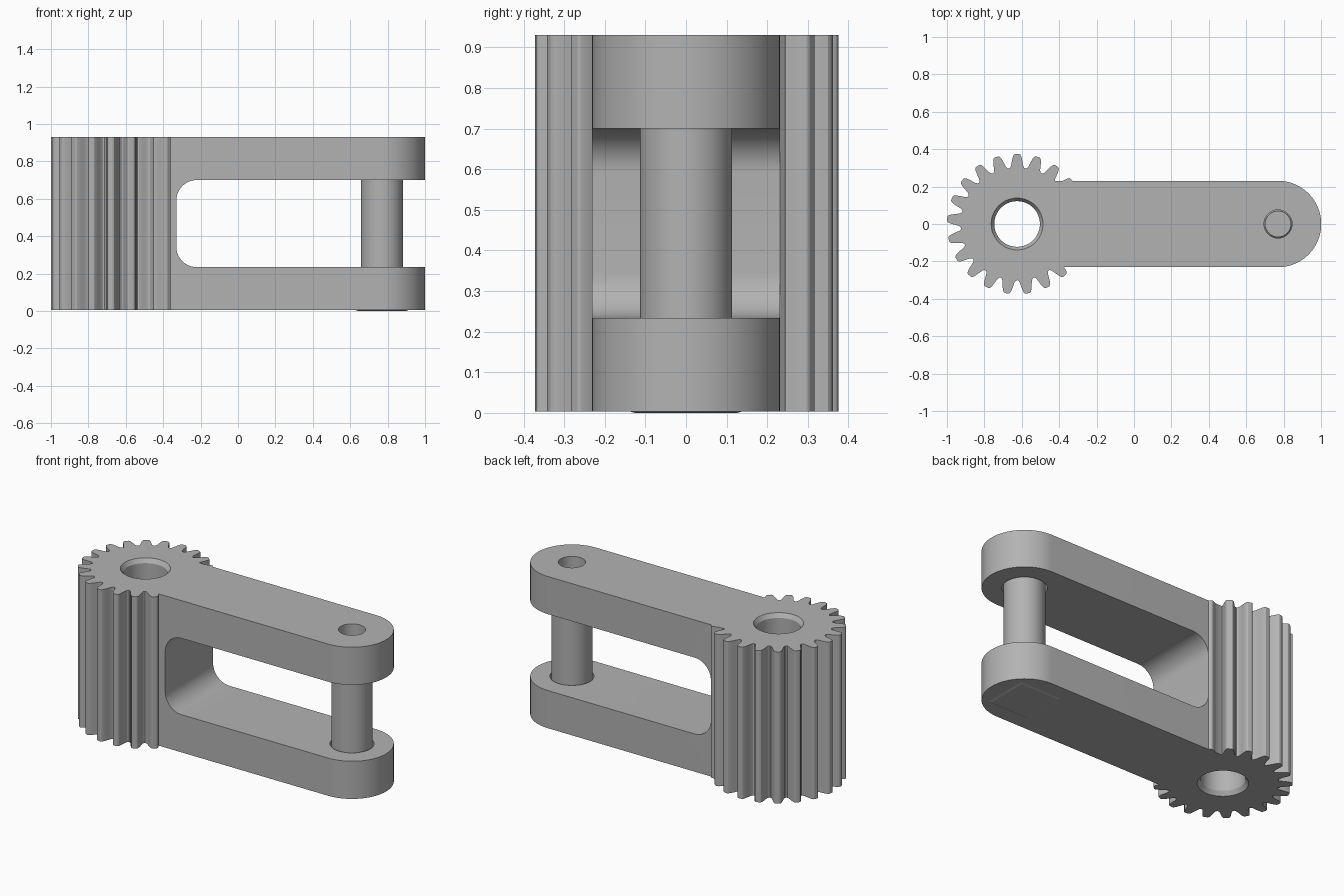
import bpy, bmesh
from math import sin, cos, pi, radians

cube = bpy.data.objects.get("Cube")
if cube:
    bpy.data.objects.remove(cube, do_unlink=True)

GEAR_X, PIN_X, HALF_W = -0.625, 0.77, 0.231
BOTTOM, TOP = 0.004, 0.93
SLOT_LOW, SLOT_HIGH, SLOT_X, SLOT_R = 0.234, 0.70, -0.33, 0.11

grey = bpy.data.materials.new("plain grey")
grey.use_nodes = True
grey.diffuse_color = (0.45, 0.45, 0.45, 1)
grey.node_tree.nodes["Principled BSDF"].inputs["Base Color"].default_value = (0.45, 0.45, 0.45, 1)


def finish(name, bm):
    bmesh.ops.recalc_face_normals(bm, faces=bm.faces)
    mesh = bpy.data.meshes.new(name)
    bm.to_mesh(mesh)
    bm.free()
    mesh.materials.append(grey)
    obj = bpy.data.objects.new(name, mesh)
    bpy.context.collection.objects.link(obj)
    return obj


def prism(name, points, offset):
    """Extrude a closed outline of 3D points along an offset."""
    bm = bmesh.new()
    face = bm.faces.new([bm.verts.new(p) for p in points])
    ext = bmesh.ops.extrude_face_region(bm, geom=[face])
    moved = [g for g in ext["geom"] if isinstance(g, bmesh.types.BMVert)]
    bmesh.ops.translate(bm, verts=moved, vec=offset)
    return finish(name, bm)


def lathe(name, x, profile, sides=64, turn=0.0):
    """Stack rings of (radius, height) around a vertical axis at x."""
    bm = bmesh.new()
    rings = [[bm.verts.new((x + r * cos(turn + 2 * pi * i / sides),
                            r * sin(turn + 2 * pi * i / sides), z))
              for i in range(sides)] for r, z in profile]
    for low, high in zip(rings, rings[1:]):
        for i in range(sides):
            j = (i + 1) % sides
            bm.faces.new((low[i], low[j], high[j], high[i]))
    bm.faces.new(rings[0])
    bm.faces.new(rings[-1])
    return finish(name, bm)


def combine(target, other, operation):
    mod = target.modifiers.new(operation.lower(), 'BOOLEAN')
    mod.operation, mod.solver, mod.object = operation, 'EXACT', other
    bpy.context.view_layer.objects.active = target
    bpy.ops.object.modifier_apply(modifier=mod.name)
    bpy.data.objects.remove(other, do_unlink=True)


def smooth(obj):
    bpy.ops.object.select_all(action='DESELECT')
    obj.select_set(True)
    bpy.context.view_layer.objects.active = obj
    bpy.ops.object.shade_smooth_by_angle(angle=radians(30))


# Gear: one half tooth flank, mirrored and repeated around the hub
TEETH = 21
flank = [(8.57, 0.30), (7.2, 0.303), (6.1, 0.312), (5.2, 0.328),
         (4.4, 0.345), (3.5, 0.362), (2.7, 0.371), (1.6, 0.375)]
tooth = [(-a, r) for a, r in flank] + [(a, r) for a, r in flank[:0:-1]]
outline = []
for k in range(TEETH):
    for a, r in tooth:
        t = radians(90 + 360 * k / TEETH + a)
        outline.append((GEAR_X + r * cos(t), r * sin(t), BOTTOM))
body = prism("gear_fork", outline, (0, 0, TOP - BOTTOM))

# Arm with a round end
arc = [-pi / 2 + pi * i / 40 for i in range(41)]
arm = [(PIN_X + HALF_W * cos(t), HALF_W * sin(t), BOTTOM) for t in arc]
arm += [(GEAR_X, HALF_W, BOTTOM), (GEAR_X, -HALF_W, BOTTOM)]
combine(body, prism("arm", arm, (0, 0, TOP - BOTTOM)), 'UNION')

# Open slot with rounded inner corners splits the arm into a fork
slot = [(1.2, -0.6, SLOT_LOW), (1.2, -0.6, SLOT_HIGH)]
for start, z in ((pi / 2, SLOT_HIGH - SLOT_R), (pi, SLOT_LOW + SLOT_R)):
    for i in range(13):
        t = start + pi / 2 * i / 12
        slot.append((SLOT_X + SLOT_R + SLOT_R * cos(t), -0.6, z + SLOT_R * sin(t)))
combine(body, prism("slot", slot, (0, 1.2, 0)), 'DIFFERENCE')

# Bore through the gear, chamfered at both ends
bore = [(0.142, BOTTOM - 0.005), (0.122, BOTTOM + 0.025),
        (0.122, TOP - 0.025), (0.142, TOP + 0.005)]
combine(body, lathe("bore", GEAR_X, bore), 'DIFFERENCE')

# Pin sockets in both prongs and the hole above the pin
sockets = ([(0.122, SLOT_LOW - 0.1), (0.122, SLOT_LOW + 0.05)],
           [(0.122, SLOT_HIGH - 0.05), (0.122, SLOT_HIGH + 0.06),
            (0.075, SLOT_HIGH + 0.11), (0.075, TOP + 0.05)])
for profile in sockets:
    combine(body, lathe("socket", PIN_X, profile), 'DIFFERENCE')
smooth(body)

# Pin with a tapered upper end
pin = lathe("pin", PIN_X, [(0.113, SLOT_LOW - 0.11), (0.113, SLOT_HIGH + 0.055),
                           (0.07, SLOT_HIGH + 0.10), (0.07, TOP - 0.11)])
smooth(pin)

# Square pin foot with bevelled rim under the lower prong
lathe("pin_foot", PIN_X, [(0.126 * 2 ** 0.5, 0), (0.139 * 2 ** 0.5, BOTTOM),
                          (0.139 * 2 ** 0.5, BOTTOM + 0.004)], sides=4, turn=pi / 4)
